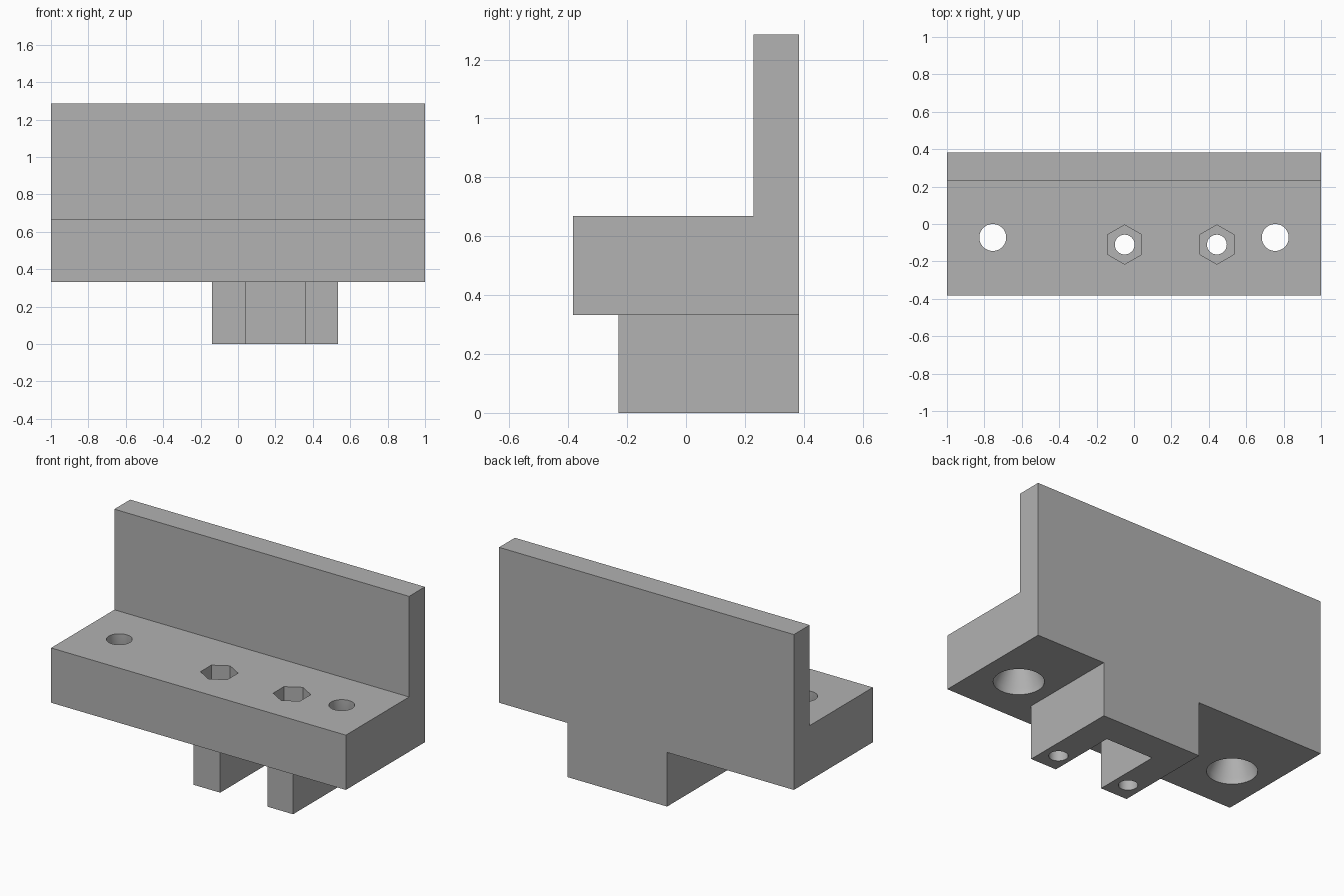
import bpy, bmesh, math

cube = bpy.data.objects.get("Cube")
if cube:
    bpy.data.objects.remove(cube, do_unlink=True)

grey = bpy.data.materials.new("plain grey")
grey.use_nodes = True
colour = (0.445, 0.445, 0.445, 1)
grey.diffuse_color = colour
grey.node_tree.nodes["Principled BSDF"].inputs["Base Color"].default_value = colour

FRONT, BACK, WALL = -0.383, 0.383, 0.23
PLATE_LOW, PLATE_TOP, TOP = 0.332, 0.668, 1.285


def prism(name, profile, to_point, direction):
    """Extrude a flat profile along a direction."""
    bm = bmesh.new()
    face = bm.faces.new([bm.verts.new(to_point(*p)) for p in profile])
    new = bmesh.ops.extrude_face_region(bm, geom=[face])["geom"]
    verts = [v for v in new if isinstance(v, bmesh.types.BMVert)]
    bmesh.ops.translate(bm, vec=direction, verts=verts)
    return finish(name, bm)


def lathe(name, x, y, steps, sides, turn=0):
    """Solid of stacked rings, each given as (radius, height)."""
    bm = bmesh.new()
    rings = []
    for r, z in steps:
        angles = [turn + math.tau * i / sides for i in range(sides)]
        rings.append([bm.verts.new((x + r * math.cos(a), y + r * math.sin(a), z)) for a in angles])
    for low, high in zip(rings, rings[1:]):
        for i in range(sides):
            j = (i + 1) % sides
            bm.faces.new((low[i], low[j], high[j], high[i]))
    bm.faces.new(rings[0])
    bm.faces.new(rings[-1])
    return finish(name, bm)


def finish(name, bm):
    bmesh.ops.recalc_face_normals(bm, faces=bm.faces)
    mesh = bpy.data.meshes.new(name)
    bm.to_mesh(mesh)
    bm.free()
    mesh.materials.append(grey)
    obj = bpy.data.objects.new(name, mesh)
    bpy.context.collection.objects.link(obj)
    return obj


def combine(target, tool, operation):
    mod = target.modifiers.new(tool.name, "BOOLEAN")
    mod.object, mod.operation, mod.solver = tool, operation, "EXACT"
    bpy.context.view_layer.objects.active = target
    bpy.ops.object.modifier_apply(modifier=mod.name)
    bpy.data.objects.remove(tool, do_unlink=True)


# L-shaped shelf and back wall
bracket = prism("bracket", [(FRONT, PLATE_LOW), (BACK, PLATE_LOW), (BACK, TOP),
                            (WALL, TOP), (WALL, PLATE_TOP), (FRONT, PLATE_TOP)],
                lambda y, z: (-1, y, z), (2, 0, 0))

# U-shaped foot with two forward legs, sunk into the shelf
foot = prism("foot", [(-0.14, -0.23), (0.04, -0.23), (0.04, 0.2), (0.36, 0.2),
                      (0.36, -0.23), (0.535, -0.23), (0.535, BACK), (-0.14, BACK)],
             lambda x, y: (x, y, 0), (0, 0, PLATE_LOW))
combine(bracket, foot, "UNION")

# Countersunk mounting holes near both ends
for x in (-0.755, 0.755):
    hole = lathe("mounting_hole", x, -0.072,
                 [(0.139, 0.2), (0.139, 0.37), (0.072, 0.5), (0.072, 0.8)], 48)
    combine(bracket, hole, "DIFFERENCE")

# Bolt holes through the legs with hexagonal nut pockets on top
for x in (-0.05, 0.443):
    combine(bracket, lathe("bolt_hole", x, -0.11, [(0.053, -0.1), (0.053, 0.8)], 32), "DIFFERENCE")
    combine(bracket, lathe("nut_pocket", x, -0.11, [(0.105, 0.47), (0.105, 0.8)], 6, math.pi / 6),
            "DIFFERENCE")

# Merge coplanar faces and shade the round holes smoothly
bm = bmesh.new()
bm.from_mesh(bracket.data)
bmesh.ops.remove_doubles(bm, verts=bm.verts, dist=0.0001)
bmesh.ops.dissolve_limit(bm, angle_limit=0.01, verts=bm.verts, edges=bm.edges)
bm.to_mesh(bracket.data)
bm.free()
bpy.ops.object.select_all(action="DESELECT")
bracket.select_set(True)
bpy.context.view_layer.objects.active = bracket
bpy.ops.object.shade_smooth_by_angle(angle=math.radians(30))
